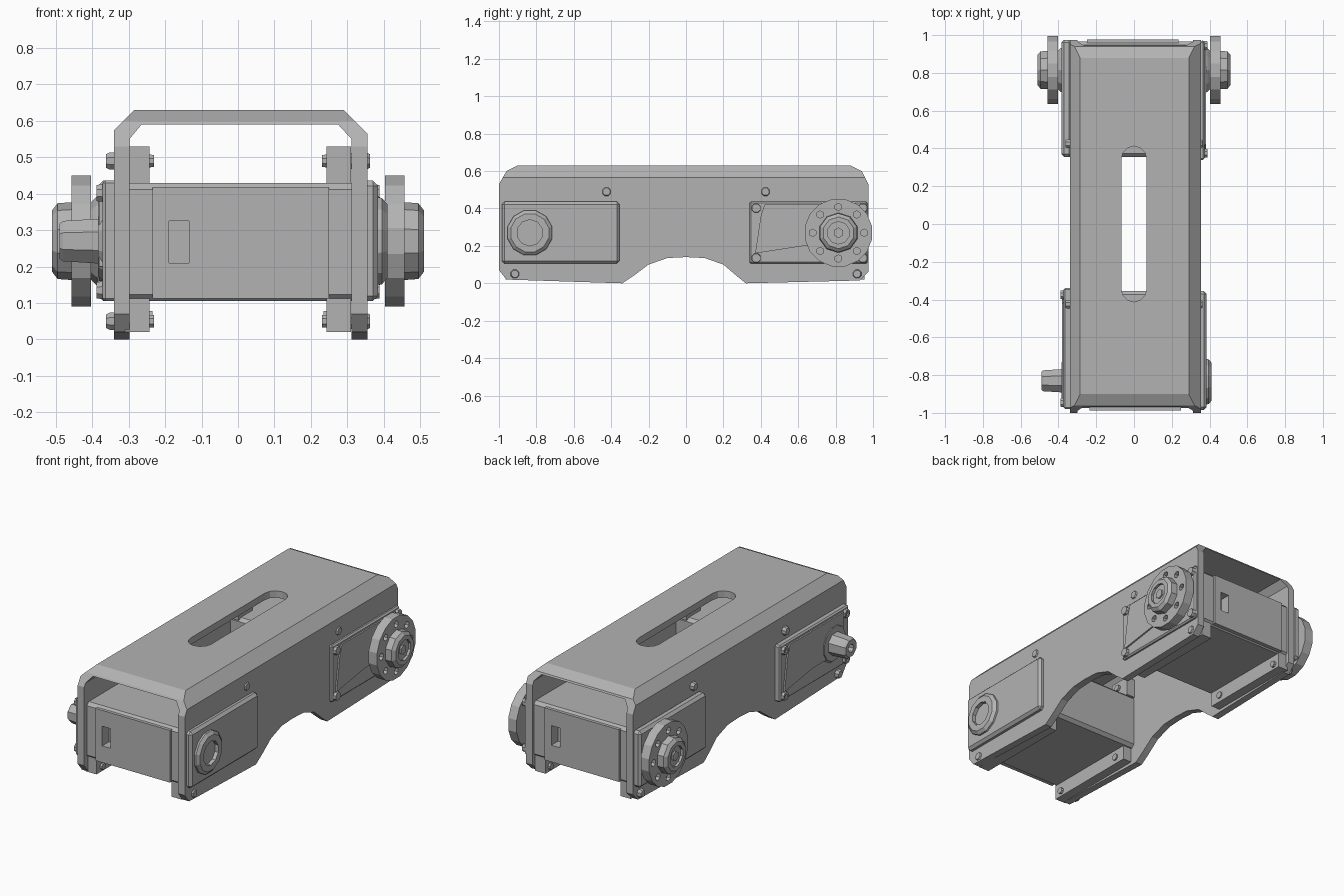
import bpy, bmesh, math
from mathutils import Matrix

cube = bpy.data.objects.get("Cube")
if cube:
    bpy.data.objects.remove(cube, do_unlink=True)

GREY = (0.45, 0.45, 0.45, 1)
metal = bpy.data.materials.new("grey_metal")
metal.use_nodes = True
metal.diffuse_color = GREY
metal.node_tree.nodes["Principled BSDF"].inputs["Base Color"].default_value = GREY

FLIP = Matrix.Rotation(math.pi, 4, "Z")


def loft(name, rings, turned=False):
    """Closed solid through matching rings of points."""
    bm = bmesh.new()
    loops = [[bm.verts.new(p) for p in ring] for ring in rings]
    n = len(loops[0])
    for a, b in zip(loops, loops[1:]):
        for i in range(n):
            j = (i + 1) % n
            bm.faces.new((a[i], a[j], b[j], b[i]))
    bm.faces.new(loops[0])
    bm.faces.new(loops[-1])
    bmesh.ops.recalc_face_normals(bm, faces=bm.faces)
    if turned:
        bm.transform(FLIP)
    mesh = bpy.data.meshes.new(name)
    bm.to_mesh(mesh)
    bm.free()
    mesh.materials.append(metal)
    obj = bpy.data.objects.new(name, mesh)
    bpy.context.collection.objects.link(obj)
    return obj


def prism_x(name, pts, x0, x1, turned=False):
    return loft(name, [[(x, y, z) for y, z in pts] for x in (x0, x1)], turned)


def box(name, x, y, z, turned=False):
    pts = [(y[0], z[0]), (y[1], z[0]), (y[1], z[1]), (y[0], z[1])]
    return prism_x(name, pts, x[0], x[1], turned)


def circle(y, z, r, n):
    turn = math.tau / n
    return [(y + r * math.cos((i + 0.5) * turn), z + r * math.sin((i + 0.5) * turn))
            for i in range(n)]


def lathe_x(name, y, z, steps, n, turned=False):
    """Turned part along x; steps are (x, radius)."""
    return loft(name, [[(x, a, b) for a, b in circle(y, z, r, n)] for x, r in steps], turned)


def apply(obj, mod):
    bpy.context.view_layer.objects.active = obj
    bpy.ops.object.modifier_apply(modifier=mod.name)


def boolean(obj, cutter, operation="DIFFERENCE"):
    mod = obj.modifiers.new("cut", "BOOLEAN")
    mod.operation = operation
    mod.solver = "EXACT"
    mod.object = cutter
    apply(obj, mod)
    bpy.data.objects.remove(cutter, do_unlink=True)


def bevel(obj, width):
    mod = obj.modifiers.new("bevel", "BEVEL")
    mod.width = width
    mod.segments = 1
    apply(obj, mod)


# Channel bracket: side outline crossed with a folded section
outline = [(-1, .07), (-.96, .02), (-.34, 0), (-.28, .04), (-.2, .1), (-.1, .135),
           (0, .14), (.1, .135), (.2, .1), (.27, .04), (.32, 0), (.93, .015),
           (.975, .06), (.975, .53), (.94, .6), (.88, .63), (-.9, .63), (-.96, .6), (-1, .53)]
section = [(-.34, -.1), (-.34, .575), (-.265, .65), (.27, .65), (.355, .565), (.355, -.1),
           (.312, -.1), (.312, .55), (.275, .59), (-.265, .59), (-.298, .55), (-.298, -.1)]
bracket = prism_x("bracket", outline, -.5, .5)
fold = loft("fold", [[(x, y, z) for x, z in section] for y in (-1.2, 1.2)])
boolean(bracket, fold, "INTERSECT")

# Rounded slot in the top plate
R = 0.067
slot = []
for end, start in ((1, 0), (-1, math.pi)):
    for i in range(7):
        a = start + math.pi * i / 6
        slot.append((R * math.cos(a), end * 0.345 + R * math.sin(a)))
cutter = loft("slot_cutter", [[(x, y, z) for x, y in slot] for z in (.5, .8)])
boolean(bracket, cutter)

AXIS_Z = 0.27

for turned, end in ((False, "front"), (True, "rear")):
    # Drive unit body with a socket in its end plate
    y0 = -.975 if not turned else -.965
    body = box(end + "_drive_body", (-.365, .37), (y0, -.355), (.105, .43), turned)
    bevel(body, .018)
    plate = box(end + "_end_plate", (-.235, .25), (y0 - .012, y0 + .05), (.112, .418), turned)
    for part in (body, plate):
        boolean(part, box("socket_cutter", (-.19, -.135), (-1.2, y0 + .05), (.21, .325), turned))

    # Plain cheek on one side, screwed cover on the other
    cheek = box(end + "_plain_cheek", (.33, .385), (y0 - .01, -.355), (.105, .437), turned)
    bevel(cheek, .015)
    frame = box(end + "_screwed_cheek", (-.372, -.33), (y0 - .005, -.34), (.105, .437), turned)
    bevel(frame, .008)
    cover = [(-.92, .42), (-.42, .42), (-.4, .36), (-.37, .16), (-.63, .2), (-.92, .2)]
    prism_x(end + "_cover", cover, -.381, -.36, turned)
    for y in (-.375, -.945):
        for z in (.135, .402):
            screw = lathe_x(end + "_cover_screw", y, z, [(-.36, .028), (-.388, .024)], 8, turned)
            boolean(screw, lathe_x("hex_cutter", y, z, [(-.38, .012), (-.4, .012)], 6))  \
                if not turned else None

    # Mounting rails, lugs and bracket bolts on both walls
    for s in (-1, 1):
        side = "left" if s * (-1 if turned else 1) > 0 else "right"
        x = (s * .243, s * .31)
        box(f"{end}_{side}_lower_rail", x, (y0 + .01, -.38), (.02, .125), turned)
        box(f"{end}_{side}_upper_lug", x, (-.48, -.35), (.42, .53), turned)
        for y, z in ((-.425, .49), (-.915, .05)):
            lathe_x(f"{end}_{side}_bolt", y, z, [(s * .23, .018), (s * .352, .026),
                                                  (s * .363, .02)], 8, turned)
        lathe_x(f"{end}_{side}_inner_bolt", -.45, .06, [(s * .235, .02), (s * .3, .02)], 8, turned)

# Front drive: bare shaft on the right, idler boss on the left
lathe_x("shaft_collar", -.83, AXIS_Z, [(-.36, .12), (-.385, .1)], 12)
shaft = lathe_x("shaft", -.83, AXIS_Z, [(-.36, .068), (-.48, .06), (-.49, .052)], 8)
boolean(shaft, lathe_x("bore_cutter", -.83, AXIS_Z, [(-.45, .025), (-.52, .025)], 8))
boss = lathe_x("idler_boss", -.835, AXIS_Z, [(.37, .125), (.395, .123), (.41, .105)], 12)
boolean(boss, lathe_x("boss_cutter", -.835, AXIS_Z, [(.388, .07), (.43, .07)], 10))

# Rear drive: drilled discs with hubs on both sides
YR = 0.815
for s, side in ((1, "left"), (-1, "right")):
    lathe_x(side + "_collar", YR, AXIS_Z, [(s * .36, .14), (s * .39, .12), (s * .41, .1)], 10)
    disc = lathe_x(side + "_disc", YR, AXIS_Z, [(s * .403, .183), (s * .457, .183)], 16)
    for i in range(8):
        a = math.tau * i / 8
        y, z = YR + .138 * math.cos(a), AXIS_Z + .138 * math.sin(a)
        boolean(disc, lathe_x("hole_cutter", y, z, [(s * .435, .02), (s * .5, .02)], 6))
    hub = lathe_x(side + "_hub", YR, AXIS_Z, [(s * .44, .108), (s * .495, .104), (s * .51, .085)], 10)
    boolean(hub, lathe_x("hub_cutter", YR, AXIS_Z, [(s * .495, .06), (s * .55, .06)], 10))
    lathe_x(side + "_hub_screw", YR, AXIS_Z, [(s * .48, .028), (s * .504, .028)], 6)
